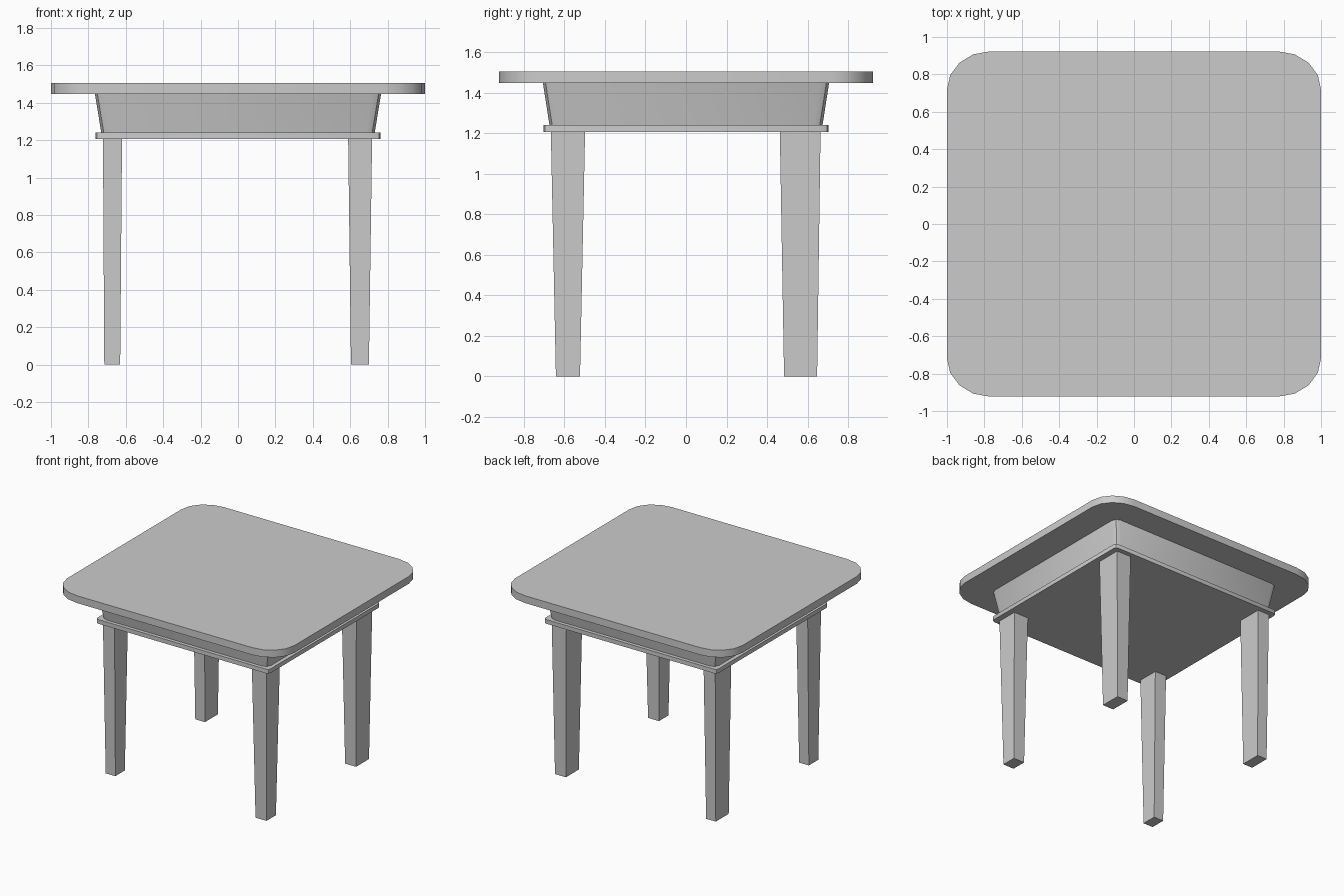
import bpy
from math import sin, cos, pi

if "Cube" in bpy.data.objects:
    bpy.data.objects.remove(bpy.data.objects["Cube"])


def rounded_rect(hx, hy, rx, ry, z, seg):
    """Counter-clockwise rectangle outline with elliptical corners."""
    pts = []
    for k, (sx, sy) in enumerate([(1, 1), (-1, 1), (-1, -1), (1, -1)]):
        for i in range(seg + 1):
            a = (k + i / seg) * pi / 2
            pts.append((sx * (hx - rx) + rx * cos(a), sy * (hy - ry) + ry * sin(a), z))
    return pts


def loft(name, bottom, top, smooth=True):
    """Closed solid between two matching outlines."""
    n = len(bottom)
    faces = [(i, (i + 1) % n, n + (i + 1) % n, n + i) for i in range(n)]
    faces += [tuple(reversed(range(n))), tuple(range(n, 2 * n))]
    mesh = bpy.data.meshes.new(name)
    mesh.from_pydata(bottom + top, [], faces)
    obj = bpy.data.objects.new(name, mesh)
    bpy.context.collection.objects.link(obj)
    if smooth:
        bpy.ops.object.select_all(action='DESELECT')
        obj.select_set(True)
        bpy.context.view_layer.objects.active = obj
        bpy.ops.object.shade_smooth_by_angle(angle=0.7)
    return obj


def rect(x, y, z):
    return [(x[0], y[0], z), (x[1], y[0], z), (x[1], y[1], z), (x[0], y[1], z)]


# Tabletop with wide rounded corners
loft("tabletop",
     rounded_rect(1.0, 0.923, 0.23, 0.205, 1.447, 4),
     rounded_rect(1.0, 0.923, 0.23, 0.205, 1.505, 4))

# Apron flaring outward towards the top
loft("apron",
     rounded_rect(0.73, 0.673, 0.046, 0.046, 1.235, 2),
     rounded_rect(0.765, 0.706, 0.046, 0.046, 1.447, 2))

# Thin base board under the apron
loft("base_board",
     rounded_rect(0.762, 0.702, 0.025, 0.025, 1.207, 2),
     rounded_rect(0.762, 0.702, 0.025, 0.025, 1.24, 2))

# Tapered legs: (bottom range, top range) for each side
x_sides = {"left": ((-0.715, -0.63), (-0.722, -0.62)),
           "right": ((0.604, 0.70), (0.589, 0.717))}
y_sides = {"front": ((-0.642, -0.523), (-0.667, -0.498)),
           "back": ((0.484, 0.647), (0.463, 0.664))}
for yn, (yb, yt) in y_sides.items():
    for xn, (xb, xt) in x_sides.items():
        loft(f"{yn}_{xn}_leg", rect(xb, yb, 0), rect(xt, yt, 1.21), smooth=False)
